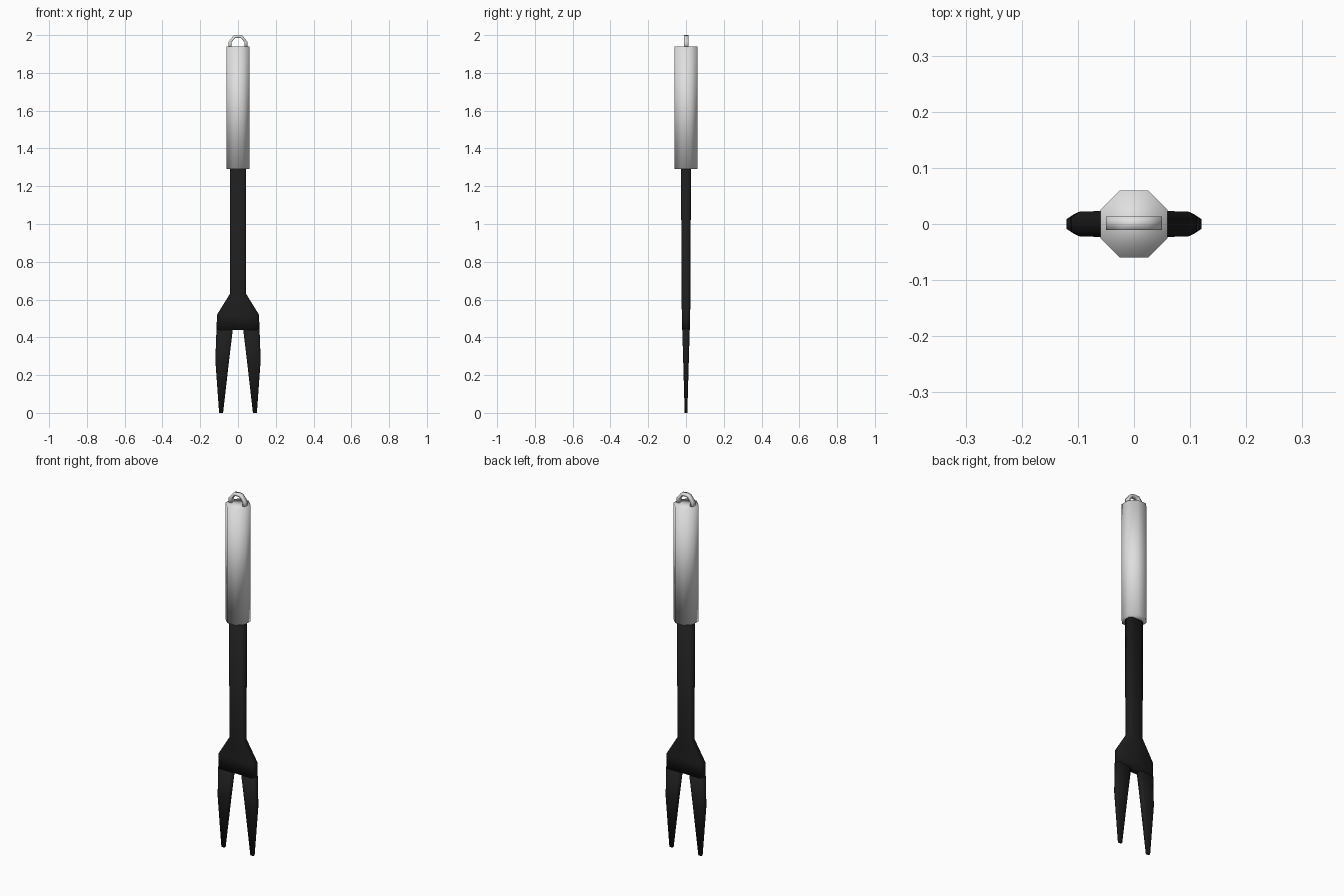
import bpy, bmesh

if "Cube" in bpy.data.objects:
    bpy.data.objects.remove(bpy.data.objects["Cube"])


def material(name, rgb):
    m = bpy.data.materials.new(name)
    m.diffuse_color = (*rgb, 1)
    m.use_nodes = True
    m.node_tree.nodes["Principled BSDF"].inputs["Base Color"].default_value = m.diffuse_color
    return m


STEEL = material("light grey", (0.74, 0.74, 0.74))
BLACK = material("black", (0.012, 0.012, 0.012))


def section(x0, x1, hy, cx, cy):
    """Chamfered rectangle from x0 to x1 and -hy to hy."""
    return [(x0 + cx, -hy), (x1 - cx, -hy), (x1, -hy + cy), (x1, hy - cy),
            (x1 - cx, hy), (x0 + cx, hy), (x0, hy - cy), (x0, -hy + cy)]


def finish(name, bm, mat):
    bmesh.ops.recalc_face_normals(bm, faces=bm.faces)
    me = bpy.data.meshes.new(name)
    bm.to_mesh(me)
    bm.free()
    me.materials.append(mat)
    for p in me.polygons:
        p.use_smooth = True
    ob = bpy.data.objects.new(name, me)
    bpy.context.collection.objects.link(ob)
    return ob


def loft(bm, rings):
    """Skin a list of closed rings of 3D points and cap both ends."""
    vs = [[bm.verts.new(p) for p in ring] for ring in rings]
    n = len(vs[0])
    for a, b in zip(vs, vs[1:]):
        for i in range(n):
            j = (i + 1) % n
            bm.faces.new((a[i], a[j], b[j], b[i]))
    bm.faces.new(vs[0])
    bm.faces.new(vs[-1])


def level(z, x0, x1, hy, cx, cy):
    return [(x, y, z) for x, y in section(x0, x1, hy, cx, cy)]


# Octagonal handle
bm = bmesh.new()
loft(bm, [level(z, -0.06, 0.06, 0.06, 0.035, 0.035) for z in (1.29, 1.94)])
finish("handle", bm, STEEL)

# Shaft widening into the fork shoulders
bm = bmesh.new()
loft(bm, [level(z, -w, w, hy, c, 0.009) for z, w, hy, c in (
    (1.31, 0.043, 0.026, 0.014), (0.63, 0.043, 0.024, 0.014),
    (0.52, 0.111, 0.022, 0.014), (0.44, 0.114, 0.020, 0.012))])
finish("shaft", bm, BLACK)

# Two tapering prongs
bm = bmesh.new()
for s in (1, -1):
    rings = [level(z, x0, x1, hy, c, c * 0.7) for z, x0, x1, hy, c in (
        (0.445, 0.027, 0.114, 0.020, 0.012), (0.28, 0.047, 0.120, 0.015, 0.009),
        (0.0, 0.079, 0.100, 0.007, 0.004))]
    loft(bm, [[(s * x, y, z) for x, y, z in r] for r in rings])
finish("prongs", bm, BLACK)

# Hanging loop on top of the handle
bm = bmesh.new()
outer = [(-0.05, 1.93), (-0.05, 1.965), (-0.024, 1.997), (0, 2.0),
         (0.024, 1.997), (0.05, 1.965), (0.05, 1.93)]
inner = [(-0.034, 1.93), (-0.034, 1.962), (-0.016, 1.984), (0, 1.986),
         (0.016, 1.984), (0.034, 1.962), (0.034, 1.93)]
loft(bm, [[(o[0], -0.011, o[1]), (o[0], 0.013, o[1]),
           (i[0], 0.013, i[1]), (i[0], -0.011, i[1])]
          for o, i in zip(outer, inner)])
finish("hanging_loop", bm, STEEL)
